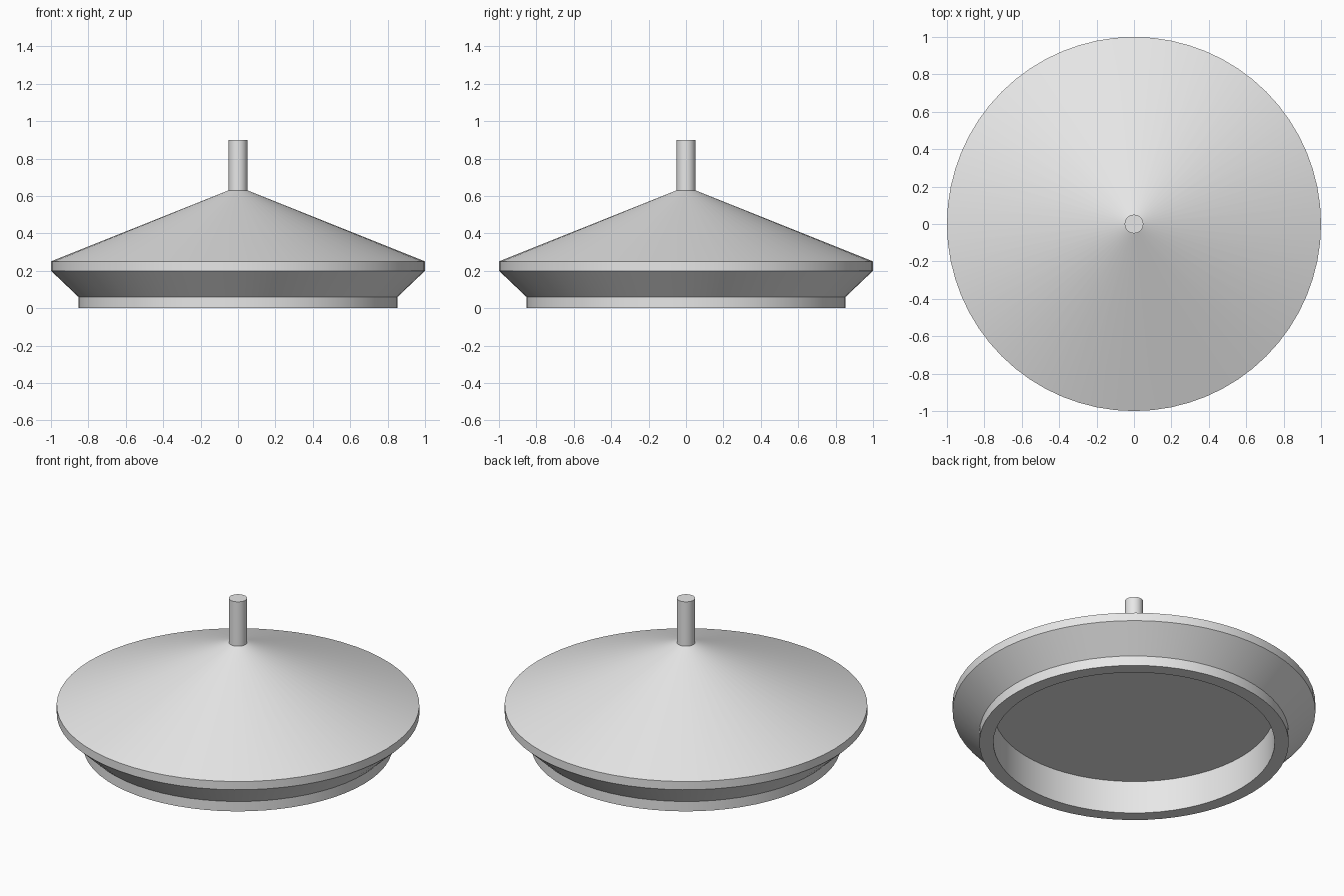
import bpy, bmesh, math

if "Cube" in bpy.data.objects:
    bpy.data.objects.remove(bpy.data.objects["Cube"])

grey = bpy.data.materials.new("light_grey")
grey.diffuse_color = (0.8, 0.8, 0.8, 1)
grey.use_nodes = True
grey.node_tree.nodes["Principled BSDF"].inputs["Base Color"].default_value = grey.diffuse_color


def lathe(name, profile, segments):
    """Spin an (r, z) profile, starting and ending on the axis, around z."""
    bm = bmesh.new()
    verts = [bm.verts.new((r, 0, z)) for r, z in profile]
    edges = [bm.edges.new(pair) for pair in zip(verts, verts[1:])]
    bmesh.ops.spin(bm, geom=verts + edges, cent=(0, 0, 0), axis=(0, 0, 1),
                   angle=math.tau, steps=segments, use_duplicate=False)
    bmesh.ops.remove_doubles(bm, verts=bm.verts, dist=1e-4)
    bmesh.ops.recalc_face_normals(bm, faces=bm.faces)
    mesh = bpy.data.meshes.new(name)
    bm.to_mesh(mesh)
    bm.free()
    mesh.materials.append(grey)
    obj = bpy.data.objects.new(name, mesh)
    bpy.context.collection.objects.link(obj)
    bpy.ops.object.select_all(action='DESELECT')
    obj.select_set(True)
    bpy.context.view_layer.objects.active = obj
    bpy.ops.object.shade_smooth_by_angle(angle=math.radians(20))
    return obj


# Conical shade with rim band, flared underside, lower collar and recess
lathe("lamp_shade", [
    (0, 0.2), (0.775, 0.2), (0.775, 0), (0.853, 0), (0.853, 0.06),
    (1, 0.2), (1, 0.25), (0.05, 0.63), (0, 0.63)], 64)

# Hanging stem
lathe("stem", [(0, 0.63), (0.05, 0.63), (0.05, 0.9), (0, 0.9)], 32)
